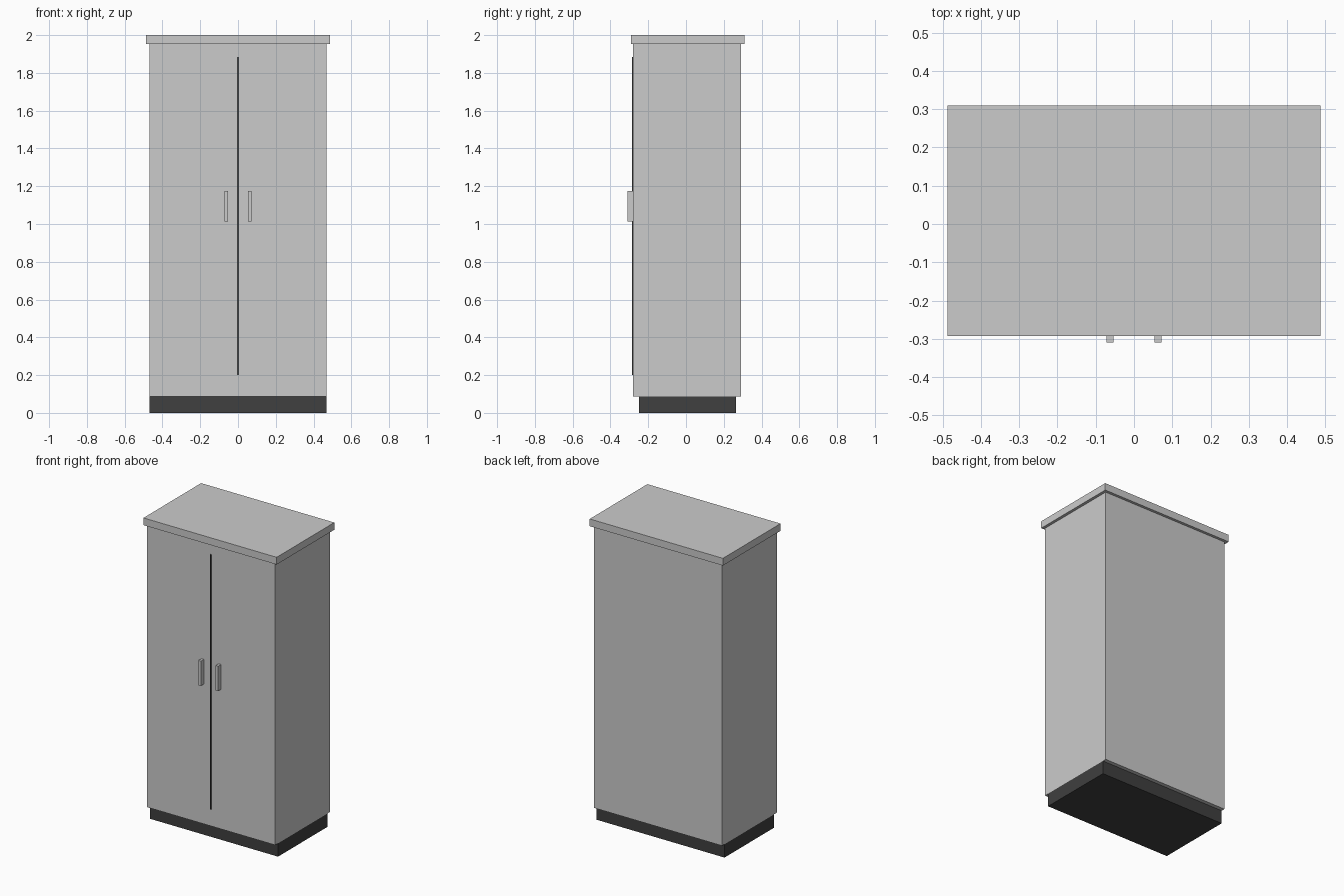
import bpy

if "Cube" in bpy.data.objects:
    bpy.data.objects.remove(bpy.data.objects["Cube"])


def box(name, x, y, z, material=None):
    """Box spanning the given (min, max) ranges."""
    spans = (x, y, z)
    bpy.ops.mesh.primitive_cube_add(size=1, location=[(a + b) / 2 for a, b in spans])
    ob = bpy.context.object
    ob.name = name
    ob.scale = [b - a for a, b in spans]
    bpy.ops.object.transform_apply(location=False, rotation=False, scale=True)
    if material:
        ob.data.materials.append(material)
    return ob


dark = bpy.data.materials.new("dark_trim")
dark.diffuse_color = (0.05, 0.05, 0.05, 1)
dark.use_nodes = True
dark.node_tree.nodes["Principled BSDF"].inputs["Base Color"].default_value = dark.diffuse_color

# Recessed plinth, cabinet body and overhanging top board
box("plinth", (-0.468, 0.468), (-0.25, 0.266), (0, 0.088), dark)
box("cabinet_body", (-0.468, 0.468), (-0.28, 0.292), (0.088, 1.952))
box("top_board", (-0.487, 0.487), (-0.292, 0.31), (1.952, 2.0))

# Dark seam between the two doors
box("door_seam", (-0.004, 0.004), (-0.287, -0.275), (0.2, 1.885), dark)

# Pair of bar handles
for side, cx in (("left", -0.063), ("right", 0.063)):
    box(side + "_handle", (cx - 0.009, cx + 0.009), (-0.31, -0.275), (1.012, 1.176))
